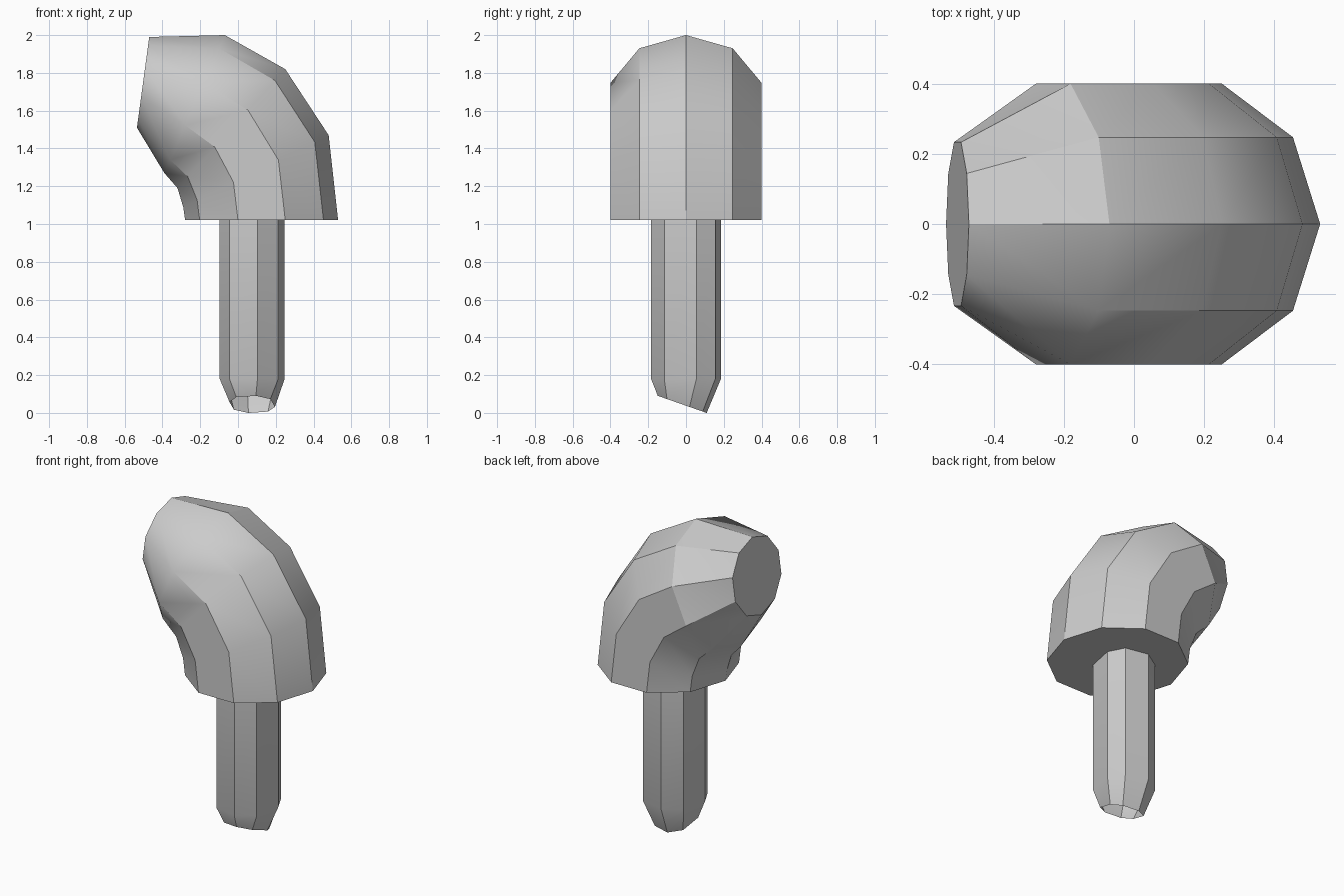
import bpy, bmesh, math
from mathutils import Vector

cube = bpy.data.objects.get("Cube")
if cube:
    bpy.data.objects.remove(cube)

grey = bpy.data.materials.new("plain grey")
grey.use_nodes = True
colour = (0.6, 0.6, 0.6, 1)
grey.diffuse_color = colour
grey.node_tree.nodes["Principled BSDF"].inputs["Base Color"].default_value = colour


def loft(name, rings, cap_start, cap_end, split_last=False):
    """Bridge rings of points into a tube with optional end caps."""
    bm = bmesh.new()
    loops = [[bm.verts.new(p) for p in ring] for ring in rings]
    n = len(rings[0])
    for k, (a, b) in enumerate(zip(loops, loops[1:])):
        for i in range(n):
            j = (i + 1) % n
            if split_last and k == len(loops) - 2:
                bm.faces.new((a[i], a[j], b[i]))
                bm.faces.new((a[j], b[j], b[i]))
            else:
                bm.faces.new((a[i], a[j], b[j], b[i]))
    if cap_start:
        bm.faces.new(loops[0])
    if cap_end:
        bm.faces.new(loops[-1])
    bmesh.ops.recalc_face_normals(bm, faces=bm.faces)
    mesh = bpy.data.meshes.new(name)
    bm.to_mesh(mesh)
    bm.free()
    mesh.materials.append(grey)
    obj = bpy.data.objects.new(name, mesh)
    bpy.context.collection.objects.link(obj)
    bpy.ops.object.select_all(action='DESELECT')
    obj.select_set(True)
    bpy.context.view_layer.objects.active = obj
    bpy.ops.object.shade_smooth_by_angle(angle=math.radians(30))
    return obj


def bend_ring(outer, inner, depth, sides=10):
    """Tilted ellipse between an outer and an inner point of the bend."""
    o, i = Vector((outer[0], 0, outer[1])), Vector((inner[0], 0, inner[1]))
    ring = []
    for k in range(sides):
        a = math.tau * k / sides
        p = o.lerp(i, (1 - math.cos(a)) / 2)
        p.y = -depth * math.sin(a)
        ring.append(p)
    return ring


# Bent head: ten-sided elbow narrowing to a flat tip
bends = [((0.53, 1.02), (-0.28, 1.02), 0.42),
         ((0.48, 1.47), (-0.29, 1.09), 0.42),
         ((0.25, 1.82), (-0.32, 1.19), 0.42),
         ((-0.07, 2.0), (-0.39, 1.27), 0.42),
         ((-0.47, 1.99), (-0.535, 1.51), 0.245)]
loft("bent_head", [bend_ring(*b) for b in bends], True, True, split_last=True)

# Hollow stem: eight-sided tube with a slanted, tapered open foot
half = [(0.028, -0.185), (0.138, -0.115), (0.172, 0.055), (0.12, 0.155)]
section = half + [(-x, -y) for x, y in half]
cx = 0.075
foot = [(cx + 0.7 * x, 0.7 * y - 0.02, 0.045 - 0.35 * 0.7 * y) for x, y in section]
straight = [[(cx + x, y, z) for x, y in section] for z in (0.18, 1.02)]
loft("stem", [foot] + straight, False, False)
